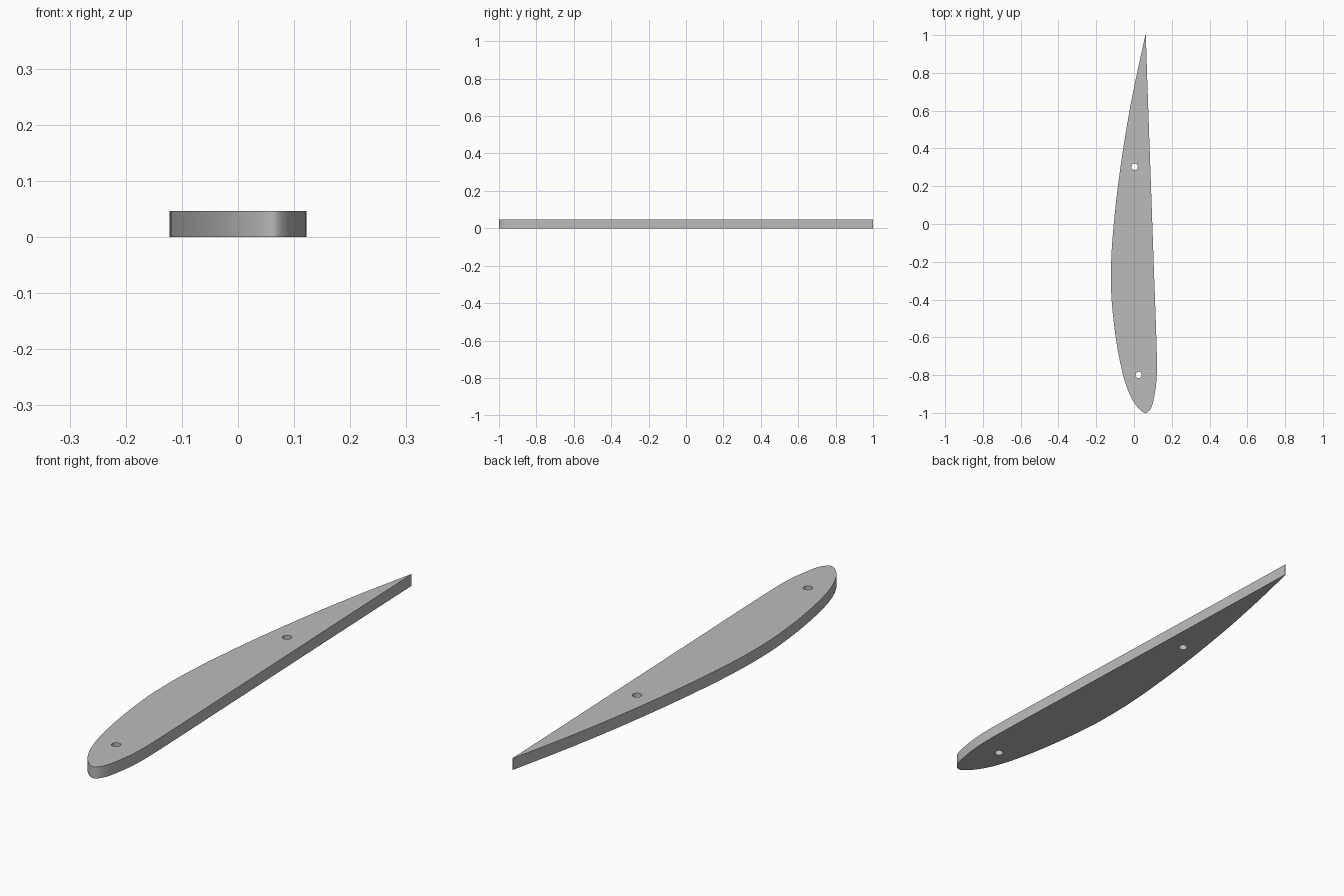
import bpy, bmesh, math

cube = bpy.data.objects.get("Cube")
if cube:
    bpy.data.objects.remove(cube, do_unlink=True)

THICK = 0.046      # plate thickness
CHORD_X = 0.0614   # x of the line from nose to tail
STEPS = 60         # facets along each flank

# Flank offsets as (chord fraction, offset), in fractions of the chord
OUTER = [(0.004, 0.0095), (0.012, 0.0185), (0.025, 0.0288), (0.05, 0.0425),
         (0.1, 0.0596), (0.2, 0.0790), (0.3, 0.0900), (0.36, 0.0916),
         (0.42, 0.0903), (0.5, 0.0843), (0.6, 0.0733), (0.7, 0.0592),
         (0.8, 0.0425), (0.9, 0.0226), (1.0, 0.0006)]
INNER = [(0.004, -0.0080), (0.012, -0.0140), (0.025, -0.0190), (0.05, -0.0240),
         (0.08, -0.0283), (0.12, -0.0302), (0.2, -0.0284), (0.3, -0.0249),
         (0.5, -0.0178), (0.7, -0.0107), (1.0, -0.0006)]

# One smooth curve: signed root of the chord fraction against offset
knots = ([(-math.sqrt(f), o) for f, o in reversed(INNER)] + [(0.0, 0.0)]
         + [(math.sqrt(f), o) for f, o in OUTER])


def slope(i):
    a, b = knots[max(i - 1, 0)], knots[min(i + 1, len(knots) - 1)]
    return (b[1] - a[1]) / (b[0] - a[0])


def offset(s):
    """Cubic interpolation between the knots."""
    i = max(k for k in range(len(knots) - 1) if knots[k][0] <= s or k == 0)
    (s0, o0), (s1, o1) = knots[i], knots[i + 1]
    h = s1 - s0
    t = (s - s0) / h
    return (o0 * (1 + 2 * t) * (1 - t) ** 2 + o1 * t * t * (3 - 2 * t)
            + h * t * (1 - t) * (slope(i) * (1 - t) - slope(i + 1) * t))


def mesh_object(name, bm):
    mesh = bpy.data.meshes.new(name)
    bm.to_mesh(mesh)
    bm.free()
    obj = bpy.data.objects.new(name, mesh)
    bpy.context.collection.objects.link(obj)
    return obj


# Plain grey material
grey = bpy.data.materials.new("light_grey")
grey.use_nodes = True
colour = (0.5, 0.5, 0.5, 1.0)
grey.diffuse_color = colour
grey.node_tree.nodes["Principled BSDF"].inputs["Base Color"].default_value = colour

# Rib plate: outline face, extruded upwards
bm = bmesh.new()
outline = []
for k in range(-STEPS, STEPS + 1):
    s = k / STEPS
    outline.append(bm.verts.new((CHORD_X - 2 * offset(s), 2 * s * s - 1, 0)))
base = bm.faces.new(outline)
top = bmesh.ops.extrude_face_region(bm, geom=[base])["geom"]
bmesh.ops.translate(bm, vec=(0, 0, THICK),
                    verts=[g for g in top if isinstance(g, bmesh.types.BMVert)])
bmesh.ops.recalc_face_normals(bm, faces=bm.faces)
rib = mesh_object("wing_rib", bm)
rib.data.materials.append(grey)

# Two spar holes, drilled through the plate
bm = bmesh.new()
for x, y in ((0.003, 0.303), (0.024, -0.799)):
    new = bmesh.ops.create_cone(bm, cap_ends=True, segments=32,
                                radius1=0.017, radius2=0.017, depth=0.2)
    bmesh.ops.translate(bm, vec=(x, y, THICK / 2), verts=new["verts"])
cutter = mesh_object("hole_cutter", bm)
cutter.data.materials.append(grey)
cutter.hide_render = True

drill = rib.modifiers.new("holes", "BOOLEAN")
drill.operation = "DIFFERENCE"
drill.solver = "EXACT"
drill.object = cutter

# Bake the holes and drop the cutter
bpy.context.view_layer.objects.active = rib
rib.select_set(True)
bpy.ops.object.modifier_apply(modifier=drill.name)
bpy.data.objects.remove(cutter, do_unlink=True)
